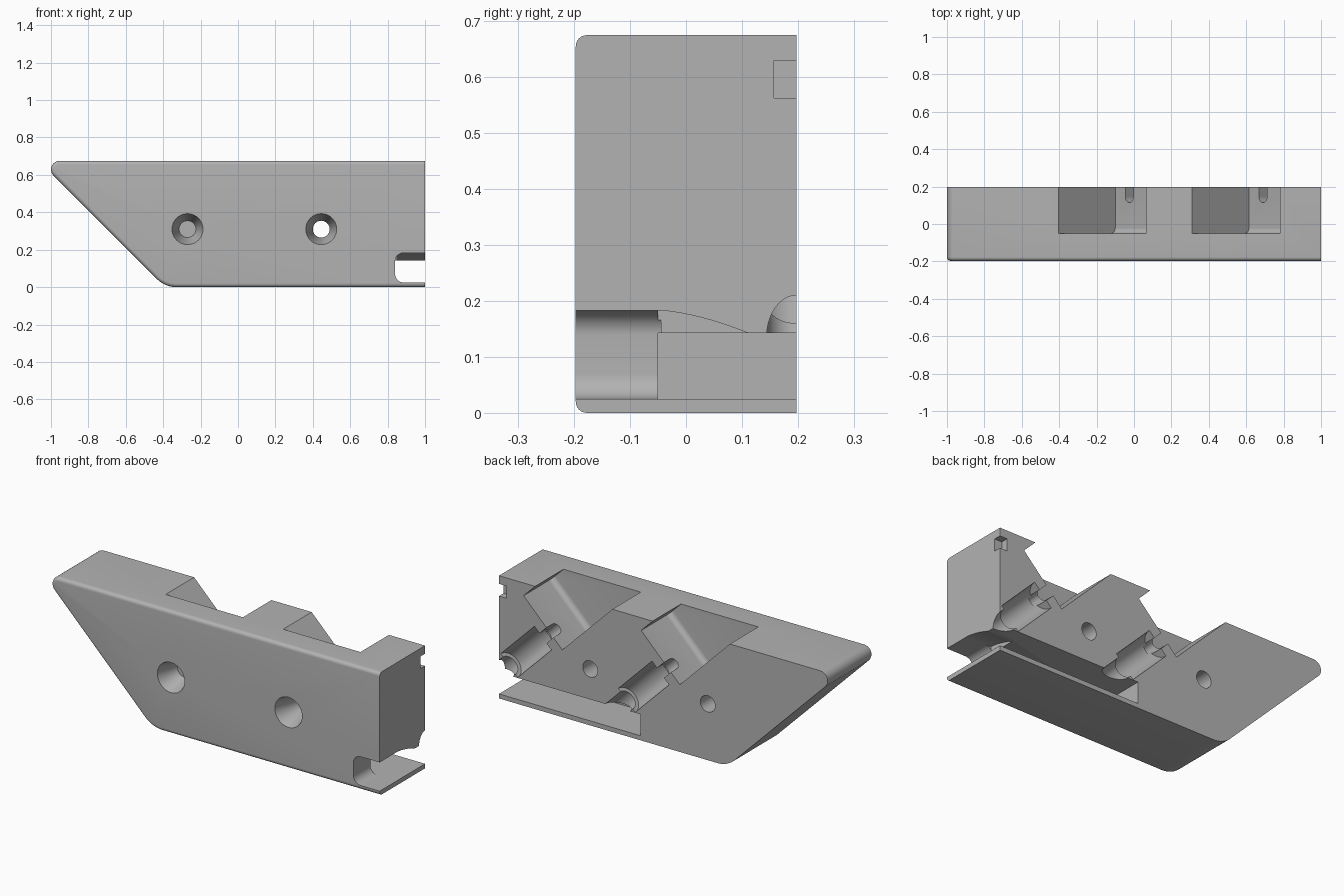
import bpy, bmesh, math
from mathutils import Matrix, Vector

cube = bpy.data.objects.get("Cube")
if cube:
    bpy.data.objects.remove(cube)

HALF = 0.197       # half thickness
HEIGHT = 0.675
SPACING = 0.715    # distance between the repeated pockets

grey = bpy.data.materials.new("grey plastic")
grey.use_nodes = True
grey.diffuse_color = (0.45, 0.45, 0.45, 1)
grey.node_tree.nodes["Principled BSDF"].inputs["Base Color"].default_value = grey.diffuse_color


def finish(name, bm):
    bmesh.ops.recalc_face_normals(bm, faces=bm.faces)
    mesh = bpy.data.meshes.new(name)
    bm.to_mesh(mesh)
    bm.free()
    mesh.materials.append(grey)
    obj = bpy.data.objects.new(name, mesh)
    bpy.context.scene.collection.objects.link(obj)
    return obj


def arc(cx, cz, r, start, end, steps=10):
    angles = [math.radians(start + (end - start) * i / steps) for i in range(steps + 1)]
    return [(cx + r * math.cos(a), cz + r * math.sin(a)) for a in angles]


def prism(name, pts, lo, hi, axis="y", radius=0, rounded=None):
    """Extrude a profile; round those edges of its low end that pass the test."""
    place = (lambda p, t: (p[0], t, p[1])) if axis == "y" else (lambda p, t: (t, p[0], p[1]))
    bm = bmesh.new()
    first = [bm.verts.new(place(p, lo)) for p in pts]
    last = [bm.verts.new(place(p, hi)) for p in pts]
    bm.faces.new(first)
    bm.faces.new(last)
    for i in range(len(pts)):
        j = (i + 1) % len(pts)
        bm.faces.new((first[i], first[j], last[j], last[i]))
    bmesh.ops.recalc_face_normals(bm, faces=bm.faces)
    if radius:
        ends = set(first)
        edges = [e for e in bm.edges if set(e.verts) <= ends and rounded(e)]
        bmesh.ops.bevel(bm, geom=edges, offset=radius, segments=6, profile=0.5, affect="EDGES")
    return finish(name, bm)


def box(name, x0, x1, y0, y1, z0, z1):
    return prism(name, [(x0, z0), (x1, z0), (x1, z1), (x0, z1)], y0, y1)


def rod(name, start, direction, length, r1, r2):
    bm = bmesh.new()
    direction = Vector(direction).normalized()
    turn = Vector((0, 0, 1)).rotation_difference(direction).to_matrix().to_4x4()
    mid = Vector(start) + direction * length / 2
    bmesh.ops.create_cone(bm, cap_ends=True, segments=40, radius1=r1, radius2=r2,
                          depth=length, matrix=Matrix.Translation(mid) @ turn)
    return finish(name, bm)


# Main block with a slanted end and a rounded front rim
fillet = 0.046
outline = arc(-1 + fillet, HEIGHT - fillet, fillet, 90, 225)
outline += arc(-0.328, 0.15, 0.15, 225, 270)
outline += [(1, 0), (1, HEIGHT)]
body = prism("wedge_block", outline, -HALF, HALF, radius=0.02,
             rounded=lambda e: not all(v.co.x > 0.99 for v in e.verts))

cutters = []

# Long recess in the lower back, and the opening through to the front
cutters.append(box("lower_recess", 0.14, 1.1, -0.05, 0.3, 0.025, 0.143))
opening = arc(0.885, 0.138, 0.045, 90, 180) + arc(0.885, 0.07, 0.045, 180, 270)
opening += [(1.1, 0.025), (1.1, 0.183)]
cutters.append(prism("front_opening", opening, -0.3, -0.045))

# Curved ceiling running from the opening down into the recess
ceiling = [(-0.05, 0.06), (-0.05, 0.183)]
ceiling += [(-0.05 + 0.16 * i / 8, 0.183 - 0.04 * (i / 8) ** 1.6) for i in range(1, 9)]
ceiling += [(0.11, 0.06)]
cutters.append(prism("curved_ceiling", ceiling, 0.85, 1.1, axis="x"))

# Small catch notch in the square end
cutters.append(box("catch_notch", 0.955, 1.1, 0.157, 0.3, 0.563, 0.63))

slope = Vector((1, 0, -1)).normalized()
for shift in (0, -SPACING):
    # Slanted pocket, open at the top and back
    corners = [(0.185, 0.8), (0.615, 0.37), (0.85, 0.605), (0.655, 0.8)]
    corners = [(x + shift, z) for x, z in corners]
    cutters.append(prism(
        "pocket", corners, -0.05, 0.3, radius=0.03,
        rounded=lambda e: all(v.co.z < 0.65 for v in e.verts)))

    # Narrow slot leaving the pocket floor
    head = Vector((0.69 + shift, 0, 0.445))
    begin = head - slope * 0.05
    cutters.append(rod("slot_base", begin + Vector((0, 0.145, 0)), slope, 0.13, 0.03, 0.03))
    side = Vector((1, 0, 1)).normalized() * 0.03
    end = begin + slope * 0.13
    quad = [begin - side, begin + side, end + side, end - side]
    cutters.append(prism("slot", [(p.x, p.z) for p in quad], 0.145, 0.3))

    # Wide bore, then a tighter lip into the recess
    back = Vector((0, HALF, 0))
    cutters.append(rod("bore", head + slope * 0.06 + back, slope, 0.29, 0.073, 0.073))
    cutters.append(rod("bore_lip", head + slope * 0.3 + back, slope, 0.2, 0.053, 0.053))

    # Screw hole with a tapered front
    hole = (0.445 + shift, -HALF - 0.01, 0.31)
    cutters.append(rod("screw_hole", hole, (0, 1, 0), 0.5, 0.045, 0.045))
    cutters.append(rod("countersink", hole, (0, 1, 0), 0.13, 0.086, 0.045))

for cutter in cutters:
    cutter.hide_render = True
    mod = body.modifiers.new(cutter.name, "BOOLEAN")
    mod.operation = "DIFFERENCE"
    mod.solver = "EXACT"
    mod.object = cutter

# Apply the cuts and drop the helpers
bpy.context.view_layer.update()
graph = bpy.context.evaluated_depsgraph_get()
mesh = bpy.data.meshes.new_from_object(body.evaluated_get(graph))
body.modifiers.clear()
body.data = mesh
mesh.materials.clear()
mesh.materials.append(grey)
for polygon in mesh.polygons:
    polygon.material_index = 0
for cutter in cutters:
    bpy.data.objects.remove(cutter)

for obj in bpy.context.selected_objects:
    obj.select_set(False)
body.select_set(True)
bpy.context.view_layer.objects.active = body
bpy.ops.object.shade_smooth_by_angle(angle=math.radians(30))
